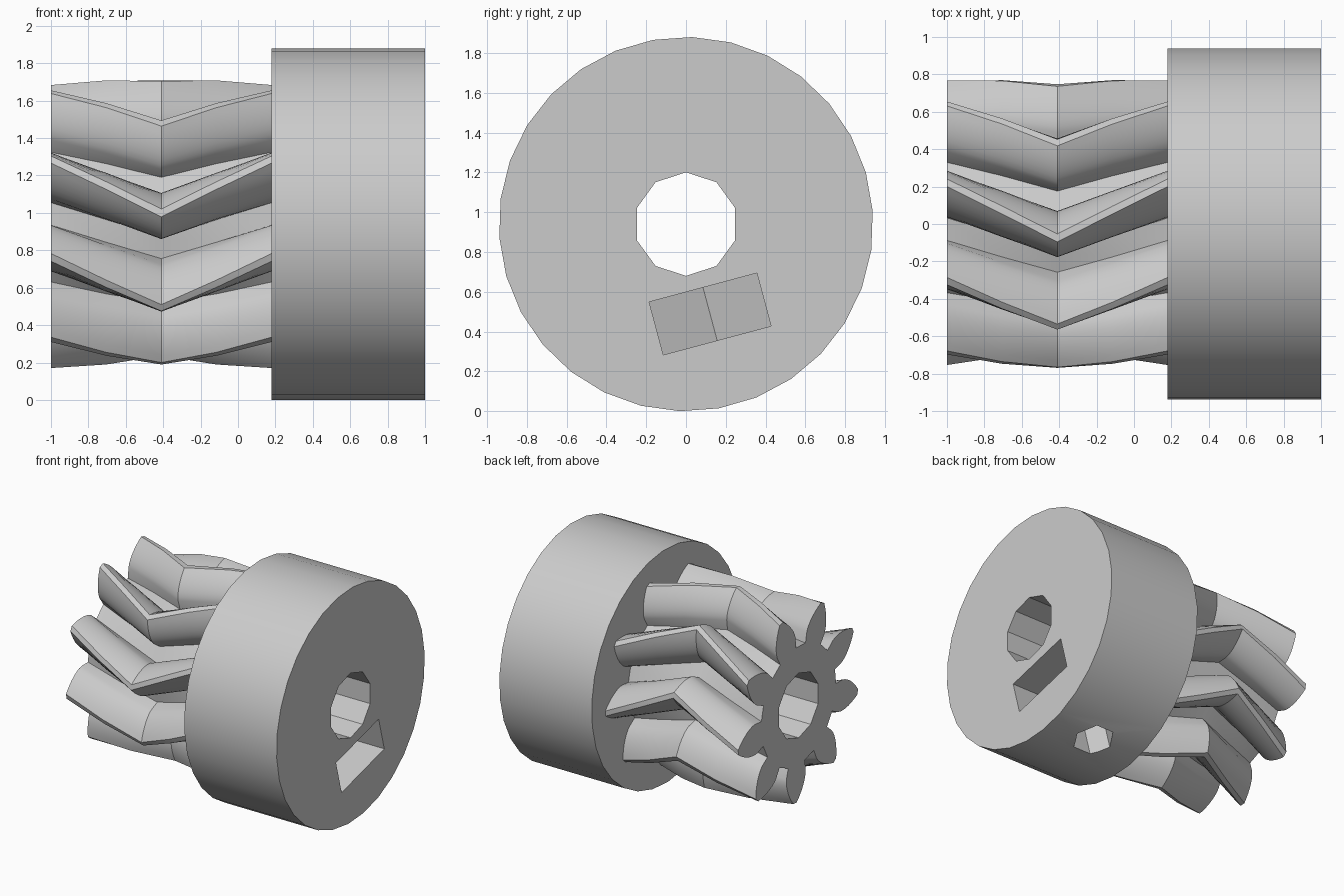
import bpy, bmesh
from math import sin, cos, tan, acos, radians, pi, sqrt
from mathutils import Matrix, Vector

if "Cube" in bpy.data.objects:
    bpy.data.objects.remove(bpy.data.objects["Cube"], do_unlink=True)

AXIS_Z = 0.94
COLLAR_START, COLLAR_END = 0.18, 1.0
TEETH, ROOT, BASE, TIP = 9, 0.475, 0.556, 0.77

grey = bpy.data.materials.new("plain grey")
grey.use_nodes = True
grey.diffuse_color = (0.6, 0.6, 0.6, 1)
grey.node_tree.nodes["Principled BSDF"].inputs["Base Color"].default_value = grey.diffuse_color


def loft(name, loops):
    """Closed solid through a list of matching point loops."""
    bm = bmesh.new()
    rings = [[bm.verts.new(p) for p in loop] for loop in loops]
    for a, b in zip(rings, rings[1:]):
        for i in range(len(a)):
            j = (i + 1) % len(a)
            bm.faces.new((a[i], a[j], b[j], b[i]))
    bm.faces.new(rings[0])
    bm.faces.new(rings[-1])
    bmesh.ops.recalc_face_normals(bm, faces=bm.faces)
    mesh = bpy.data.meshes.new(name)
    bm.to_mesh(mesh)
    bm.free()
    mesh.materials.append(grey)
    obj = bpy.data.objects.new(name, mesh)
    bpy.context.collection.objects.link(obj)
    return obj


def ring(x, polar):
    """Polar points (radius, angle from the top towards the front) at x."""
    return [(x, -r * sin(a), AXIS_Z + r * cos(a)) for r, a in polar]


def circle(radius, sides, turn=0.0):
    return [(radius, turn + 2 * pi * i / sides) for i in range(sides)]


def cut(target, cutter):
    mod = target.modifiers.new("cut", "BOOLEAN")
    mod.operation, mod.solver, mod.object = "DIFFERENCE", "EXACT", cutter
    bpy.context.view_layer.objects.active = target
    bpy.ops.object.modifier_apply(modifier=mod.name)
    bpy.data.objects.remove(cutter, do_unlink=True)


def bore():
    profile = circle(0.26, 10)
    return loft("bore_cutter", [ring(x, profile) for x in (-1.2, 1.2)])


# Tooth flank: radial below the base circle, involute above it
def half_angle(r):
    phi = acos(min(1, BASE / r))
    return radians(12.7) - (tan(phi) - phi)


radii = [ROOT] + [BASE + (TIP - BASE) * i / 7 for i in range(8)]
tooth = [(r, -half_angle(r)) for r in radii] + [(r, half_angle(r)) for r in reversed(radii)]
outline = [(r, a + radians(23.35) + 2 * pi * k / TEETH) for k in range(TEETH) for r, a in tooth]

# Herringbone gear: twists one way to mid width, then back
width = COLLAR_START + 1
sections = []
for i in range(5):
    twist = radians(22.2) * (1 - abs(i - 2) / 2)
    sections.append(ring(-1 + width * i / 4, [(r, a + twist) for r, a in outline]))
gear = loft("herringbone_gear", sections)
cut(gear, bore())

# Collar
rim = circle(0.94, 30, radians(-1.9))
collar = loft("collar", [ring(x, rim) for x in (COLLAR_START, COLLAR_END)])
cut(collar, bore())

# Frame of the set screw: local z points outward, below and slightly to the back
screw_x = (COLLAR_START + COLLAR_END) / 2
frame = Matrix.Translation((screw_x, 0, AXIS_Z)) @ Matrix.Rotation(pi + radians(15), 4, "X")


def radial_prism(name, points, inner, outer):
    return loft(name, [[frame @ Vector((x, y, h)) for x, y in points] for h in (inner, outer)])


# Captive nut slot, open on the outer face, with a pointed hexagon end
flat = 0.28
corner = flat / sqrt(3)
slot = [(0.6, -flat), (0.6, flat), (-corner, flat), (-2 * corner, 0), (-corner, -flat)]
cut(collar, radial_prism("nut_cutter", slot, 0.33, 0.605))

# Set screw hole from the bore out through the rim
hexagon = [(0.155 * cos(a), 0.155 * sin(a)) for _, a in circle(1, 6)]
cut(collar, radial_prism("screw_cutter", hexagon, 0.0, 1.1))

# Smooth curved faces, keep real edges sharp
for obj in (gear, collar):
    bpy.ops.object.select_all(action="DESELECT")
    obj.select_set(True)
    bpy.context.view_layer.objects.active = obj
    bpy.ops.object.shade_smooth_by_angle(angle=radians(30))
